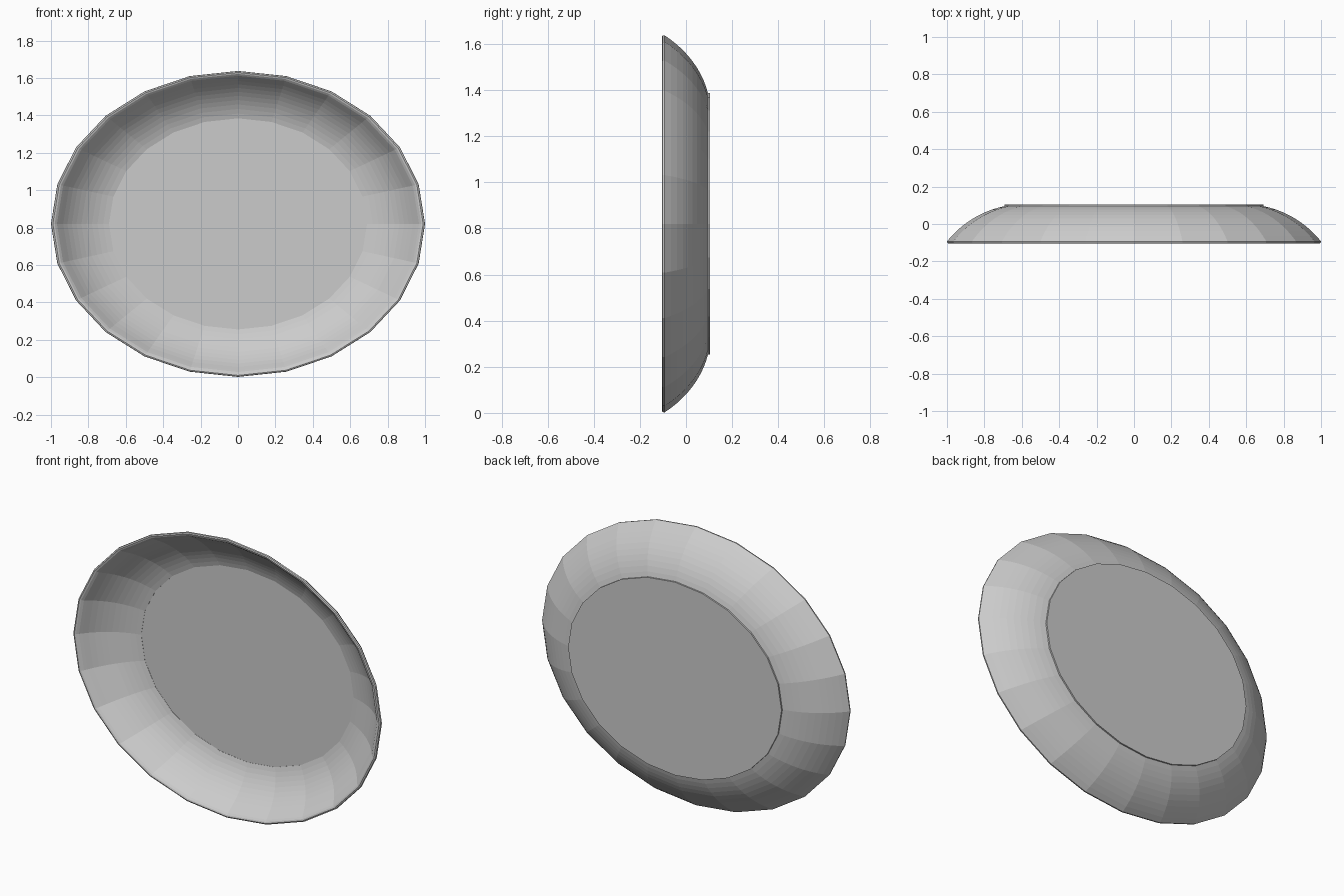
import bpy, bmesh, math

if "Cube" in bpy.data.objects:
    bpy.data.objects.remove(bpy.data.objects["Cube"])

SIDES = 24
OVAL = 0.818      # height to width ratio of the oval
CENTRE_Z = 0.82


def arc(start, end, turn, steps):
    """Points (radius, y) on a circular arc between two points, bulging outward."""
    (r0, y0), (r1, y1) = start, end
    dr, dy = r1 - r0, y1 - y0
    half = turn / 2
    rad = math.hypot(dr, dy) / (2 * math.sin(half))
    chord = math.atan2(dy, dr)
    pts, r, y = [start], r0, y0
    seg = 2 * rad * math.sin(half / steps)
    for i in range(steps):
        a = chord - half + turn * (i + 0.5) / steps
        r, y = r + seg * math.cos(a), y + seg * math.sin(a)
        pts.append((r, y))
    return pts


def lathe(name, profile, closed=False, caps=False):
    """Sweep a (radius, y) profile around the oval."""
    bm = bmesh.new()
    rings = []
    for r, y in profile:
        rings.append([bm.verts.new((r * math.cos(2 * math.pi * i / SIDES), y,
                                    CENTRE_Z + OVAL * r * math.sin(2 * math.pi * i / SIDES)))
                      for i in range(SIDES)])
    pairs = list(zip(rings, rings[1:]))
    if closed:
        pairs.append((rings[-1], rings[0]))
    for a, b in pairs:
        for i in range(SIDES):
            j = (i + 1) % SIDES
            bm.faces.new((a[i], a[j], b[j], b[i]))
    if caps:
        bm.faces.new(rings[0])
        bm.faces.new(rings[-1])
    bmesh.ops.recalc_face_normals(bm, faces=bm.faces)
    mesh = bpy.data.meshes.new(name)
    bm.to_mesh(mesh)
    bm.free()
    obj = bpy.data.objects.new(name, mesh)
    bpy.context.collection.objects.link(obj)
    return obj


# Curved wall with a rounded lip
turn = math.radians(40)
outer = arc((1.0, -0.093), (0.69, 0.096), turn, 10)
inner = arc((0.955, -0.078), (0.69, 0.088), turn, 10)
# the arcs run inward, so flip the bulge to face outward
mid_r, mid_y = (outer[0][0] + outer[-1][0]) / 2, (outer[0][1] + outer[-1][1]) / 2
if outer[5][0] + outer[5][1] < mid_r + mid_y:
    outer = arc((0.69, 0.096), (1.0, -0.093), -turn, 10)[::-1]
    inner = arc((0.69, 0.088), (0.955, -0.078), -turn, 10)[::-1]
lip = [(0.968, -0.093), (0.98, -0.102), (0.99, -0.105), (0.998, -0.102)]
lathe("dish_wall", outer[::-1] + lip[::-1] + inner, closed=True)

# Flat oval base closing the back
lathe("dish_base", [(0.693, 0.089), (0.693, 0.104)], caps=True)
